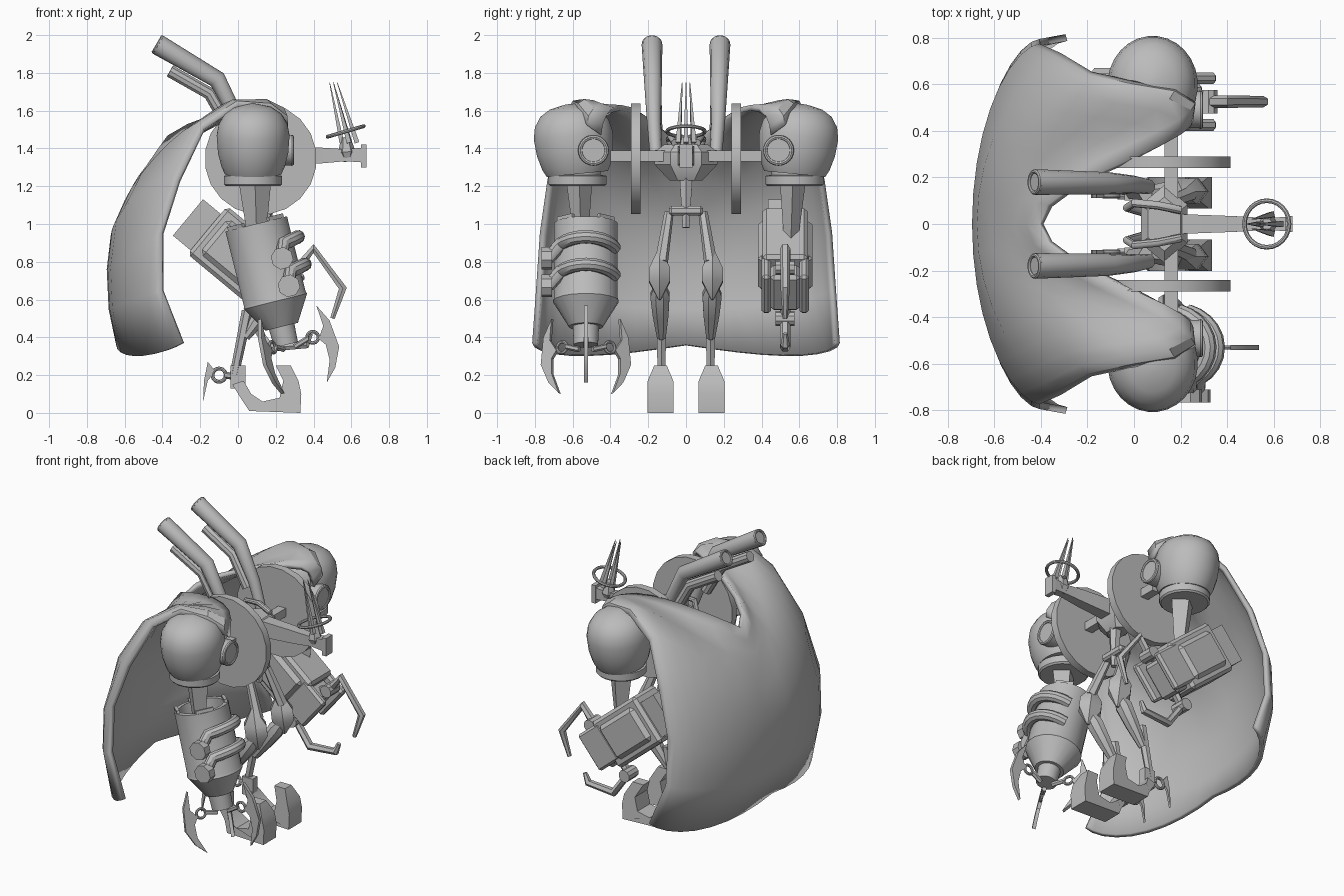
import bpy, bmesh, math
from mathutils import Vector, Matrix

cube = bpy.data.objects.get("Cube")
if cube:
    bpy.data.objects.remove(cube, do_unlink=True)

grey = bpy.data.materials.new("plain grey")
grey.use_nodes = True
COLOUR = (0.5, 0.5, 0.5, 1)
grey.diffuse_color = COLOUR
grey.node_tree.nodes["Principled BSDF"].inputs["Base Color"].default_value = COLOUR
made = []


def add(name, bm, matrix=None):
    if matrix:
        bm.transform(matrix)
    bmesh.ops.recalc_face_normals(bm, faces=bm.faces)
    mesh = bpy.data.meshes.new(name)
    bm.to_mesh(mesh)
    bm.free()
    mesh.materials.append(grey)
    obj = bpy.data.objects.new(name, mesh)
    bpy.context.collection.objects.link(obj)
    made.append(obj)
    return obj


def lathe(name, a, b, profile, seg=16, squash=1, matrix=None):
    """Rings of (fraction along a-b, radius), optionally scaled along y."""
    a, b = Vector(a), Vector(b)
    frame = (b - a).to_track_quat('Z', 'Y').to_matrix()
    bm = bmesh.new()
    rings = []
    for t, r in profile:
        ring = []
        for i in range(seg):
            w = math.tau * (i + 0.5) / seg
            off = frame @ Vector((r * math.cos(w), r * math.sin(w), 0))
            off.y *= squash
            ring.append(bm.verts.new(a.lerp(b, t) + off))
        rings.append(ring)
    for p, q in zip(rings, rings[1:]):
        for i in range(seg):
            j = (i + 1) % seg
            bm.faces.new((p[i], p[j], q[j], q[i]))
    bm.faces.new(rings[0])
    bm.faces.new(rings[-1])
    return add(name, bm, matrix)


def rod(name, a, b, r, r2=None, seg=16, **kw):
    return lathe(name, a, b, [(0, r), (1, r if r2 is None else r2)], seg, **kw)


def box(name, centre, size, tilt=0, bevel=0.0):
    bm = bmesh.new()
    bmesh.ops.create_cube(bm, size=1)
    bm.transform(Matrix.Diagonal((*size, 1)))
    if bevel:
        bmesh.ops.bevel(bm, geom=bm.edges[:], offset=bevel, segments=1, affect='EDGES')
    return add(name, bm, Matrix.Translation(centre) @ Matrix.Rotation(tilt, 4, 'Y'))


def plate(name, outline, y, width, matrix=None):
    """Extrude an x-z outline along y."""
    bm = bmesh.new()
    face = bm.faces.new([bm.verts.new((x, y - width / 2, z)) for x, z in outline])
    new = bmesh.ops.extrude_face_region(bm, geom=[face])["geom"]
    bmesh.ops.translate(bm, vec=(0, width, 0),
                        verts=[v for v in new if isinstance(v, bmesh.types.BMVert)])
    return add(name, bm, matrix)


def tube(name, points, r, res=3, cyclic=False, radii=None, matrix=None):
    curve = bpy.data.curves.new(name, 'CURVE')
    curve.dimensions = '3D'
    curve.bevel_depth, curve.bevel_resolution = r, res
    curve.use_fill_caps = True
    spline = curve.splines.new('POLY')
    spline.points.add(len(points) - 1)
    spline.use_cyclic_u = cyclic
    for i, p in enumerate(points):
        spline.points[i].co = (*p, 1)
        spline.points[i].radius = radii[i] if radii else 1
    tmp = bpy.data.objects.new(name, curve)
    bpy.context.collection.objects.link(tmp)
    mesh = bpy.data.meshes.new_from_object(
        tmp.evaluated_get(bpy.context.evaluated_depsgraph_get()))
    bpy.data.objects.remove(tmp)
    bm = bmesh.new()
    bm.from_mesh(mesh)
    return add(name, bm, matrix)


def hoop(name, centre, r, thick, axis, matrix=None, n=24):
    q = Vector(axis).to_track_quat('Z', 'Y')
    pts = [Vector(centre) + q @ Vector((r * math.cos(math.tau * i / n),
           r * math.sin(math.tau * i / n), 0)) for i in range(n)]
    return tube(name, pts, thick, 2, True, matrix=matrix)


# Cape: rows of (back x, z), (edge x, y, z), sharpness, z bump
rows = [((-.4, 1.4), (.24, .45, 1.47), 4, .16),
        ((-.45, 1.33), (.25, .52, 1.52), 3.5, .14),
        ((-.5, 1.26), (.17, .57, 1.6), 3.2, .09),
        ((-.54, 1.2), (0, .6, 1.62), 2.8, .07),
        ((-.6, 1.07), (-.18, .64, 1.5), 2, .1),
        ((-.66, .93), (-.31, .72, 1.23), 1.5, .1),
        ((-.68, .76), (-.4, .76, .95), 1.2, 0),
        ((-.67, .55), (-.4, .78, .65), 1.2, 0),
        ((-.63, .36), (-.29, .8, .37), 1.2, -.06)]
bm = bmesh.new()
grid = []
for (xb, zb), (xe, ye, ze), power, bump in rows:
    line = []
    for i in range(-9, 10):
        t = abs(i) / 9 * math.pi / 2
        k = max(math.cos(t), 0) ** power
        line.append(bm.verts.new((xe + (xb - xe) * k, math.copysign(ye * math.sin(t), i),
                                  ze + (zb - ze) * k + bump * math.sin(2 * t))))
    grid.append(line)
for p, q in zip(grid, grid[1:]):
    for i in range(len(p) - 1):
        bm.faces.new((p[i], p[i + 1], q[i + 1], q[i]))
cape = add("cape", bm)
thick = cape.modifiers.new("thickness", 'SOLIDIFY')
thick.thickness, thick.offset = .03, 0

# Torso, spine and neck beam
lathe("chest", (.13, 0, 1.23), (.13, 0, 1.42), [(0, .06), (.45, .115), (.8, .115), (1, .08)], 6, 1.45)
box("chest_block", (.13, 0, 1.35), (.18, .17, .13), bevel=.03)
rod("axle", (.16, -.4, 1.36), (.16, .4, 1.36), .04, seg=4)
rod("spine", (.15, 0, 1.25), (.16, 0, .98), .04, .02, 6)
box("pelvis", (.14, 0, 1.07), (.09, .18, .05), bevel=.012)
lathe("neck_beam", (.2, 0, 1.36), (.66, 0, 1.365), [(0, .075), (.5, .06), (.8, .045), (1, .055)], 4, .8)
box("beam_end", (.665, 0, 1.36), (.03, .07, .12))
lathe("head", (.58, 0, 1.33), (.57, 0, 1.46), [(0, .02), (.4, .045), (1, .025)], 6)

# Crown with tall spikes
hoop("crown_ring", (.57, 0, 1.49), .1, .01, (-.28, 0, .96))
for dx, dy in ((.06, 0), (-.02, 0), (.02, .04), (.02, -.04)):
    rod("crown_spike", (.57 + dx, dy, 1.43), (.495 + dx / 2, dy / 2, 1.75), .018, .002, 4)

for s in (1, -1):
    # Shoulder and upper arm
    lathe("shoulder_dome", (.08, s * .575, 1.265), (.08, s * .615, 1.635),
          [(0, .15), (.1, .168), (.3, .187), (.55, .194), (.72, .182), (.86, .15),
           (.95, .1), (1, .02)], 28, 1.09)
    rod("porthole", (.2, s * .49, 1.39), (.29, s * .49, 1.39), .08, seg=20)
    hoop("porthole_rim", (.285, s * .49, 1.39), .07, .012, (1, 0, 0))
    lathe("shoulder_collar", (.08, s * .575, 1.2), (.08, s * .575, 1.3),
          [(0, .145), (.1, .155), (.55, .155), (.6, .125), (1, .125)], 20)
    rod("upper_arm", (.09, s * .565, 1.22), (.1, s * .555, .9), .085, .045, 4, squash=.8)

    # Side disc, exhaust pipes and hoses
    rod("side_disc", (.12, s * .24, 1.345), (.12, s * .29, 1.345), .297, seg=20)
    tube("exhaust_pipe", [(-.425, s * .18, 1.95), (-.11, s * .175, 1.765), (0, s * .17, 1.55),
                          (.06, s * .16, 1.38)], .05, 4, radii=[1.1, .95, .75, .65])
    hoop("exhaust_rim", (-.425, s * .18, 1.95), .046, .009, (-.86, 0, .5))
    tube("small_exhaust", [(-.36, s * .17, 1.81), (-.15, s * .165, 1.69), (-.04, s * .16, 1.5)], .035)
    tube("hose", [(.2, s * .06, 1.43), (.1, s * .08, 1.46), (0, s * .09, 1.45),
                  (-.03, s * .07, 1.38), (.04, s * .05, 1.28)], .018)

    # Leg
    y = s * .14
    rod("thigh", (.14, s * .09, 1.06), (.24, s * .13, .8), .025, .035, 6)
    lathe("knee", (.21, y, .87), (.25, y, .6), [(0, .01), (.4, .085), (.65, .085), (1, .01)], 6, .75)
    lathe("shin", (.25, y, .7), (.04, s * .13, .4), [(0, .02), (.25, .055), (.6, .045), (1, .025)], 8)
    rod("hock", (.05, s * .13, .54), (-.02, s * .13, .2), .03, .024, 6)
    box("ankle", (.0, s * .125, .19), (.08, .05, .12))
    hoop("heel_ring", (-.1, s * .12, .2), .035, .01, (0, 1, 0))
    rod("heel_bar", (-.07, s * .12, .2), (.0, s * .12, .19), .018, seg=6)
    plate("heel_spur", [(-.12, .22), (-.16, .27), (-.18, .17), (-.185, .06), (-.16, .17)], s * .12, .015)
    foot = plate("foot", [(-.03, .15), (.02, .07), (.06, .01), (.33, 0), (.335, .1), (.32, .17),
                          (.28, .25), (.2, .25), (.24, .17), (.22, .08), (.13, .06), (.07, .1),
                          (.03, .17)], s * .135, .135)
    for v in foot.data.vertices:
        if v.co.z > .2 or v.co.x < .05:
            v.co.y = s * .135 + (v.co.y - s * .135) * .5

# Right forearm: tilted drum with cone and nozzle
y = -.53
axis = Vector((-.24, 0, .97)).normalized()
tip = Vector((.255, y, .36))
lathe("forearm_drum", tip, tip + axis * .66,
      [(0, .065), (.15, .07), (.15, .09), (.36, .175), (.38, .17), (1, .17), (1, .14), (.85, .14)], 20)
frame = Matrix.Translation(tip) @ Matrix.Rotation(math.radians(-14), 4, 'Y')
for k in range(4):
    turn = Matrix.Rotation(math.tau * (k + .5) / 4, 4, 'Z')
    plate("drum_tab", [(-.01, 0), (.01, 0), (.01, .06), (-.01, .06)], 0, .11,
          frame @ turn @ Matrix.Translation((.15, 0, .62)))
for h in (.5, .35):
    path = [(.09, -.2, h - .05)]
    for i in range(10):
        w = math.radians(-55 + 14 * i)
        path.append((.2 * math.cos(w), .16 * math.sin(w), h + .04 * math.cos(w)))
    tube("drum_hose", path, .036, matrix=frame)
    rod("hose_cap", (.09, -.18, h - .05), (.09, -.235, h - .05), .06, seg=8, matrix=frame)

# Three crescent claws around the nozzle
blade = [(.205, .165), (.254, .07), (.27, -.077), (.223, -.18), (.16, -.246),
         (.204, -.133), (.204, -.05), (.175, -.01), (.215, .05)]
for k in range(3):
    spin = frame @ Matrix.Rotation(math.tau * k / 3, 4, 'Z')
    plate("claw", blade, 0, .022, spin)
    hoop("claw_ring", (.146, 0, .005), .03, .009, (0, 1, 0), spin)
    rod("claw_strut", (.04, 0, -.02), (.12, 0, .005), .015, seg=6, matrix=spin)

# Left gauntlet: tilted blocks with two hooked fingers
y = .525
start, along, slope = Vector((-.265, y, 1.035)), Vector((.77, 0, -.64)), math.radians(39.7)
box("gauntlet_rear", start + along * .12, (.24, .18, .25), slope)
box("gauntlet_body", start + along * .33 + Vector((.01, 0, .01)), (.42, .24, .33), slope, .02)
box("gauntlet_pad", start + along * .33 + Vector((.01, 0, .01)), (.4, .29, .31), slope, .06)
box("gauntlet_palm", start + along * .58, (.12, .16, .24), slope, .02)
for s in (1, -1):
    box("finger_guard", start + along * .58 + Vector((.02, s * .1, .02)), (.2, .05, .26), slope, .015)
fingers = {"upper_finger": [(.18, .72), (.32, .77), (.4, .87), (.555, .66), (.5, .5)],
           "lower_finger": [(.13, .6), (.06, .5), (.17, .345), (.36, .36), (.385, .42)]}
for name, pts in fingers.items():
    tube(name, [(x, y, z) for x, z in pts], .027, 1, radii=[1, 1, 1, .9, .5])
    rod("finger_hinge", (pts[1][0], y - .05, pts[1][1]), (pts[1][0], y + .05, pts[1][1]), .04, seg=10)

# Smooth shading with sharp edges kept
bpy.ops.object.select_all(action='DESELECT')
for obj in made:
    obj.select_set(True)
bpy.context.view_layer.objects.active = made[0]
bpy.ops.object.shade_smooth_by_angle(angle=math.radians(35))
